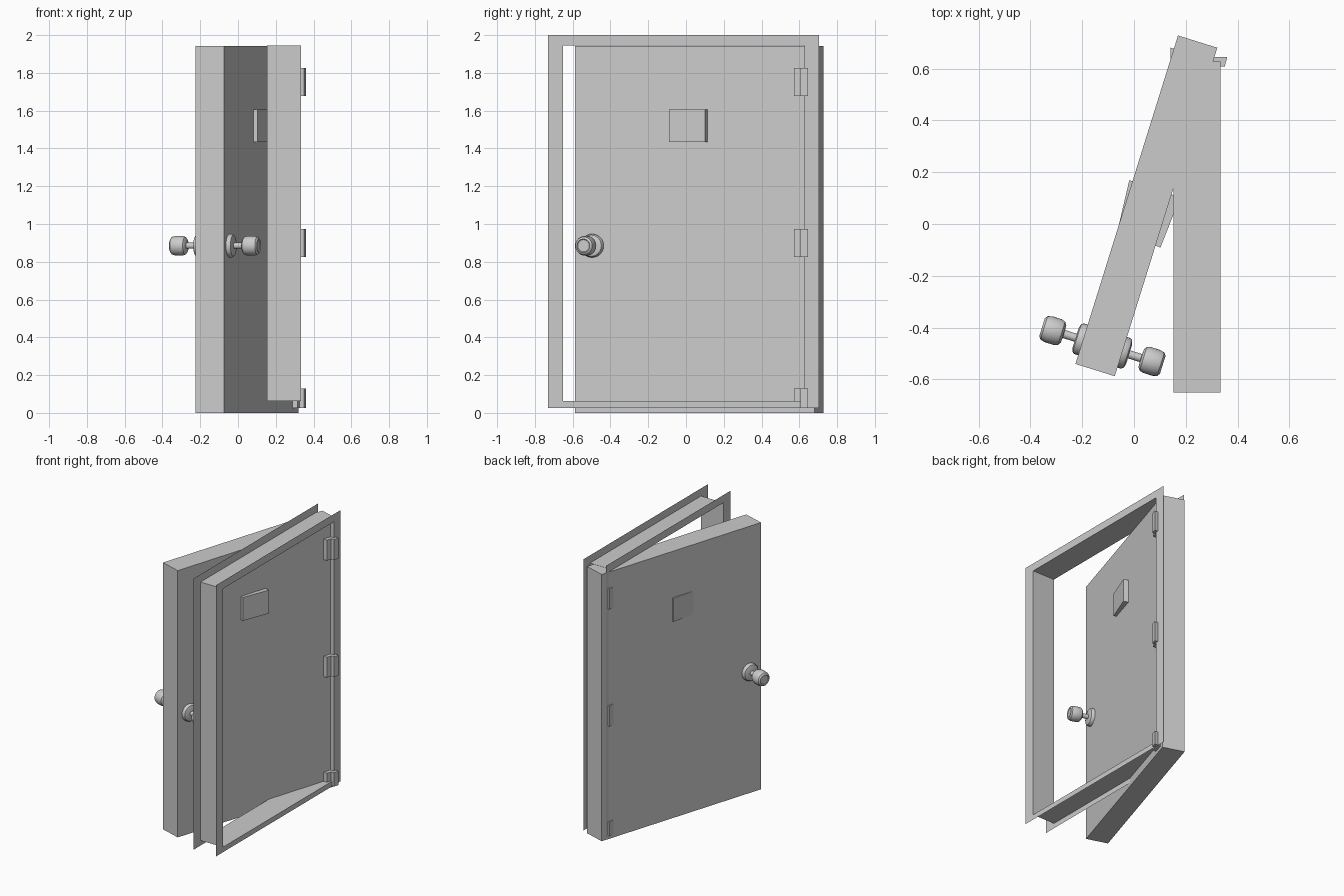
import bpy, bmesh, math
from mathutils import Matrix, Vector

if "Cube" in bpy.data.objects:
    bpy.data.objects.remove(bpy.data.objects["Cube"])

grey = bpy.data.materials.new("plain_grey")
grey.use_nodes = True
colour = (0.6, 0.6, 0.6, 1)
grey.diffuse_color = colour
grey.node_tree.nodes["Principled BSDF"].inputs["Base Color"].default_value = colour


def finish(name, bm, solid=True):
    if solid:
        bmesh.ops.recalc_face_normals(bm, faces=bm.faces)
    mesh = bpy.data.meshes.new(name)
    bm.to_mesh(mesh)
    bm.free()
    mesh.materials.append(grey)
    obj = bpy.data.objects.new(name, mesh)
    bpy.context.collection.objects.link(obj)
    return obj


def prism(name, plan, z0, z1):
    """Upright solid from a plan outline."""
    bm = bmesh.new()
    base = bm.faces.new([bm.verts.new((x, y, z0)) for x, y in plan])
    top = bmesh.ops.extrude_face_region(bm, geom=[base])["geom"]
    moved = [v for v in top if isinstance(v, bmesh.types.BMVert)]
    bmesh.ops.translate(bm, verts=moved, vec=(0, 0, z1 - z0))
    return finish(name, bm)


def slab(name, corner, angle, length, depth, z0, z1):
    """Upright box running from a corner at an angle from +y."""
    along = Vector((math.sin(angle), math.cos(angle)))
    across = Vector((along.y, -along.x)) * depth
    a = Vector(corner)
    b = a + along * length
    return prism(name, [a, b, b + across, a + across], z0, z1)


# Frame: thin lining with a flat flange around each end
def ring(bm, x, y0, y1, z0, z1):
    return [bm.verts.new((x, y, z)) for y, z in
            ((y0, z0), (y1, z0), (y1, z1), (y0, z1))]


bm = bmesh.new()
outer = (-0.73, 0.703, 0.025, 2.0)
inner = (-0.65, 0.628, 0.062, 1.944)
rings = [ring(bm, 0.153, *outer), ring(bm, 0.153, *inner),
         ring(bm, 0.334, *inner), ring(bm, 0.334, *outer)]
for r, s in zip(rings, rings[1:]):
    for i in range(4):
        j = (i + 1) % 4
        bm.faces.new((r[i], r[j], s[j], s[i]))
finish("door_frame", bm)

# Door leaf, standing ajar
SWING = math.radians(17.34)
slab("door_leaf", (-0.226, -0.54), SWING, 1.328, 0.159, 0, 1.943)

# Slightly tilted plates on both door faces
TILT = math.radians(4.2)
slab("inner_plate", (0.102, -0.091), SWING + TILT, 0.207, -0.05, 1.435, 1.605)
slab("outer_plate", (-0.067, -0.04), SWING - TILT, 0.214, 0.05, 1.435, 1.605)

# Hinges
for label, z0, z1 in (("lower", 0.027, 0.128), ("middle", 0.825, 0.973),
                      ("upper", 1.677, 1.826)):
    prism(label + "_hinge_barrel",
          [(0.29, 0.607), (0.35, 0.607), (0.36, 0.645), (0.30, 0.645)], z0, z1)
    prism(label + "_hinge_leaf",
          [(0.27, 0.573), (0.315, 0.573), (0.325, 0.607), (0.28, 0.607)], z0, z1)
    prism(label + "_hinge_back",
          [(0.14, 0.637), (0.17, 0.637), (0.17, 0.672), (0.14, 0.681)], z0, z1)


# Knobs: turned profiles (radius, distance from door centre)
def lathe(name, profile, side):
    bm = bmesh.new()
    verts = [bm.verts.new((r, 0, h)) for r, h in profile]
    edges = [bm.edges.new(p) for p in zip(verts, verts[1:])]
    bmesh.ops.spin(bm, geom=verts + edges, cent=(0, 0, 0), axis=(0, 0, 1),
                   angle=2 * math.pi, steps=28)
    bmesh.ops.remove_doubles(bm, verts=bm.verts, dist=0.0001)
    direction = Vector((math.cos(SWING), -math.sin(SWING), 0)) * side
    turn = direction.to_track_quat("Z", "Y").to_matrix().to_4x4()
    bm.transform(Matrix.Translation((-0.122, -0.471, 0.885)) @ turn)
    obj = finish(name, bm)
    bpy.ops.object.select_all(action="DESELECT")
    obj.select_set(True)
    bpy.context.view_layer.objects.active = obj
    bpy.ops.object.shade_smooth_by_angle(angle=math.radians(35))


rosette = [(0, 0.07), (0.062, 0.07), (0.062, 0.094), (0.056, 0.103),
           (0.04, 0.108), (0, 0.108)]
shaft = [(0, 0.1), (0.016, 0.1), (0.016, 0.165), (0, 0.165)]
handle = [(0, 0.155), (0.036, 0.157), (0.047, 0.165), (0.052, 0.18),
          (0.052, 0.218), (0.047, 0.236), (0.036, 0.244), (0.032, 0.24), (0, 0.24)]
for label, side in (("inner", 1), ("outer", -1)):
    lathe(label + "_knob_rosette", rosette, side)
    lathe(label + "_knob_shaft", shaft, side)
    lathe(label + "_knob_handle", handle, side)
